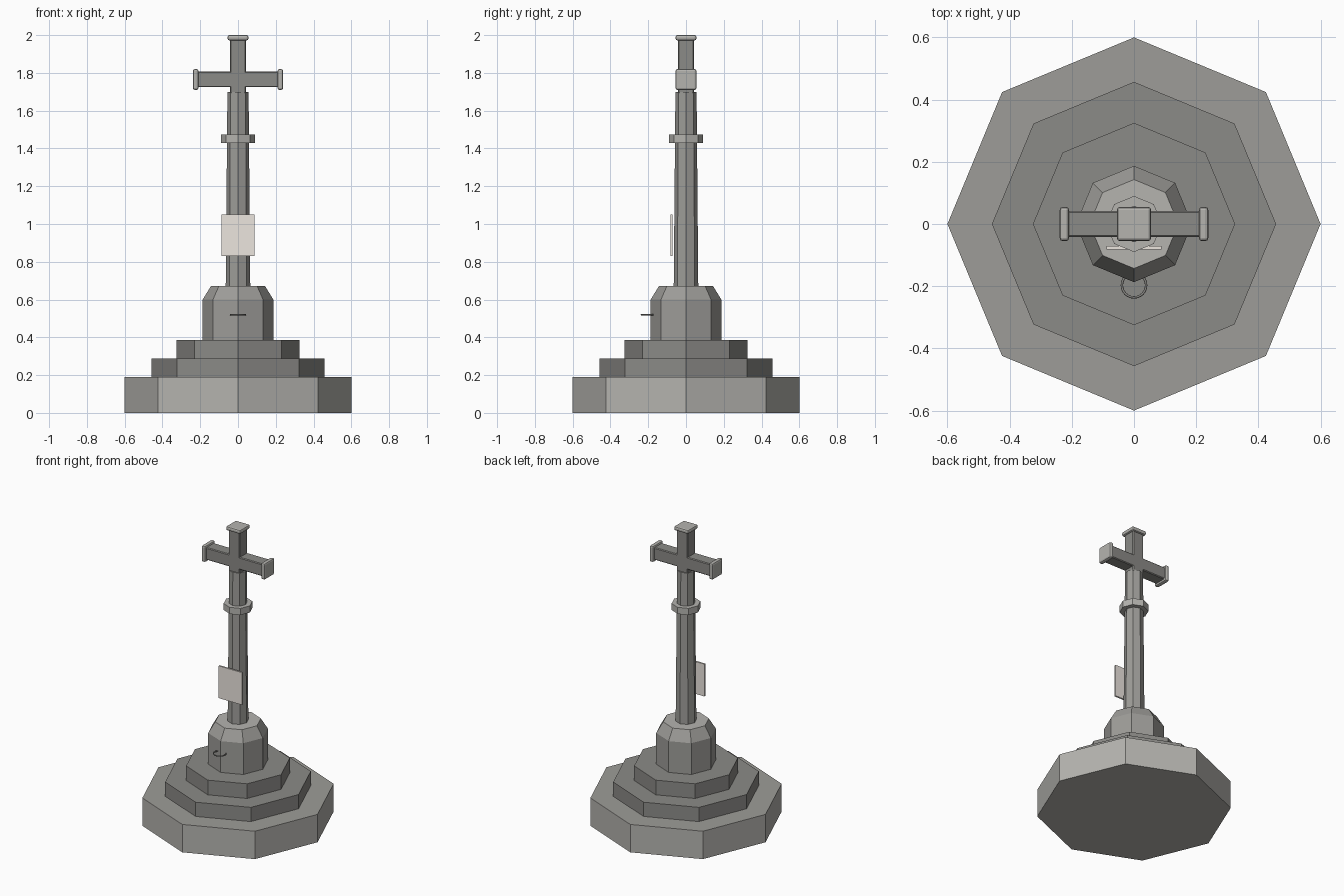
import bpy, bmesh, math

if "Cube" in bpy.data.objects:
    bpy.data.objects.remove(bpy.data.objects["Cube"])


def stone(name, value):
    """Slightly warm grey of the given lightness."""
    mat = bpy.data.materials.new(name)
    mat.diffuse_color = (value, value * 0.985, value * 0.93, 1)
    mat.use_nodes = True
    mat.node_tree.nodes["Principled BSDF"].inputs["Base Color"].default_value = mat.diffuse_color
    return mat


dark = stone("dark_stone", 0.26)
medium = stone("medium_stone", 0.34)
light = stone("light_stone", 0.46)
pale = bpy.data.materials.new("pale_plaque")
pale.diffuse_color = (0.84, 0.79, 0.74, 1)
pale.use_nodes = True
pale.node_tree.nodes["Principled BSDF"].inputs["Base Color"].default_value = pale.diffuse_color
iron = stone("iron", 0.25)


def octagon_stack(name, profile, mat, top_mat=None):
    """Closed eight-sided solid from (radius, z) pairs, corners on the axes."""
    bm = bmesh.new()
    rings = [[bm.verts.new((r * math.cos(i * math.pi / 4), r * math.sin(i * math.pi / 4), z))
              for i in range(8)] for r, z in profile]
    for low, high in zip(rings, rings[1:]):
        for i in range(8):
            j = (i + 1) % 8
            bm.faces.new((low[i], low[j], high[j], high[i]))
    bm.faces.new(rings[0][::-1])
    top = bm.faces.new(rings[-1])
    mesh = bpy.data.meshes.new(name)
    mesh.materials.append(mat)
    if top_mat:
        mesh.materials.append(top_mat)
        top.material_index = 1
    bm.to_mesh(mesh)
    bm.free()
    obj = bpy.data.objects.new(name, mesh)
    bpy.context.collection.objects.link(obj)
    return obj


def box(name, lo, hi, mat, bevel=0.0, segments=1):
    """Box between two corners, with optional softened edges."""
    bpy.ops.mesh.primitive_cube_add(size=1, location=[(a + b) / 2 for a, b in zip(lo, hi)])
    obj = bpy.context.object
    obj.name = name
    obj.scale = [b - a for a, b in zip(lo, hi)]
    bpy.ops.object.transform_apply(location=False, rotation=False, scale=True)
    obj.data.materials.append(mat)
    if bevel:
        mod = obj.modifiers.new("soft_edges", 'BEVEL')
        mod.width = bevel
        mod.segments = segments
    return obj


# Stepped base
octagon_stack("lower_step", [(0.60, 0.0), (0.60, 0.19)], light, medium)
octagon_stack("middle_step", [(0.457, 0.19), (0.457, 0.287)], dark)
octagon_stack("upper_step", [(0.325, 0.287), (0.325, 0.387)], dark)

# Plinth with chamfered shoulder, tapered shaft and collar
octagon_stack("plinth", [(0.187, 0.387), (0.187, 0.60), (0.143, 0.672)], medium, light)
octagon_stack("shaft", [(0.065, 0.67), (0.056, 1.70)], medium)
octagon_stack("collar", [(0.09, 1.43), (0.09, 1.475)], light)

# Cross
box("cross_upright", (-0.042, -0.042, 1.69), (0.042, 0.042, 1.985), dark, 0.005)
box("cross_arm", (-0.215, -0.042, 1.724), (0.215, 0.042, 1.808), dark, 0.005)
box("top_cap", (-0.055, -0.055, 1.972), (0.055, 0.055, 2.0), light, 0.01, 2)
for side, x in (("left", -0.224), ("right", 0.224)):
    box(side + "_arm_cap", (x - 0.015, -0.055, 1.71), (x + 0.015, 0.055, 1.82), light, 0.01, 2)

# Pale plaque on the front of the shaft
box("plaque", (-0.088, -0.082, 0.83), (0.088, -0.071, 1.05), pale)

# Iron ring on the front of the plinth
bpy.ops.mesh.primitive_torus_add(major_segments=24, minor_segments=8, major_radius=0.039,
                                 minor_radius=0.004, location=(0, -0.197, 0.52))
bpy.context.object.name = "tether_ring"
bpy.context.object.data.materials.append(iron)
bpy.ops.object.shade_smooth()
